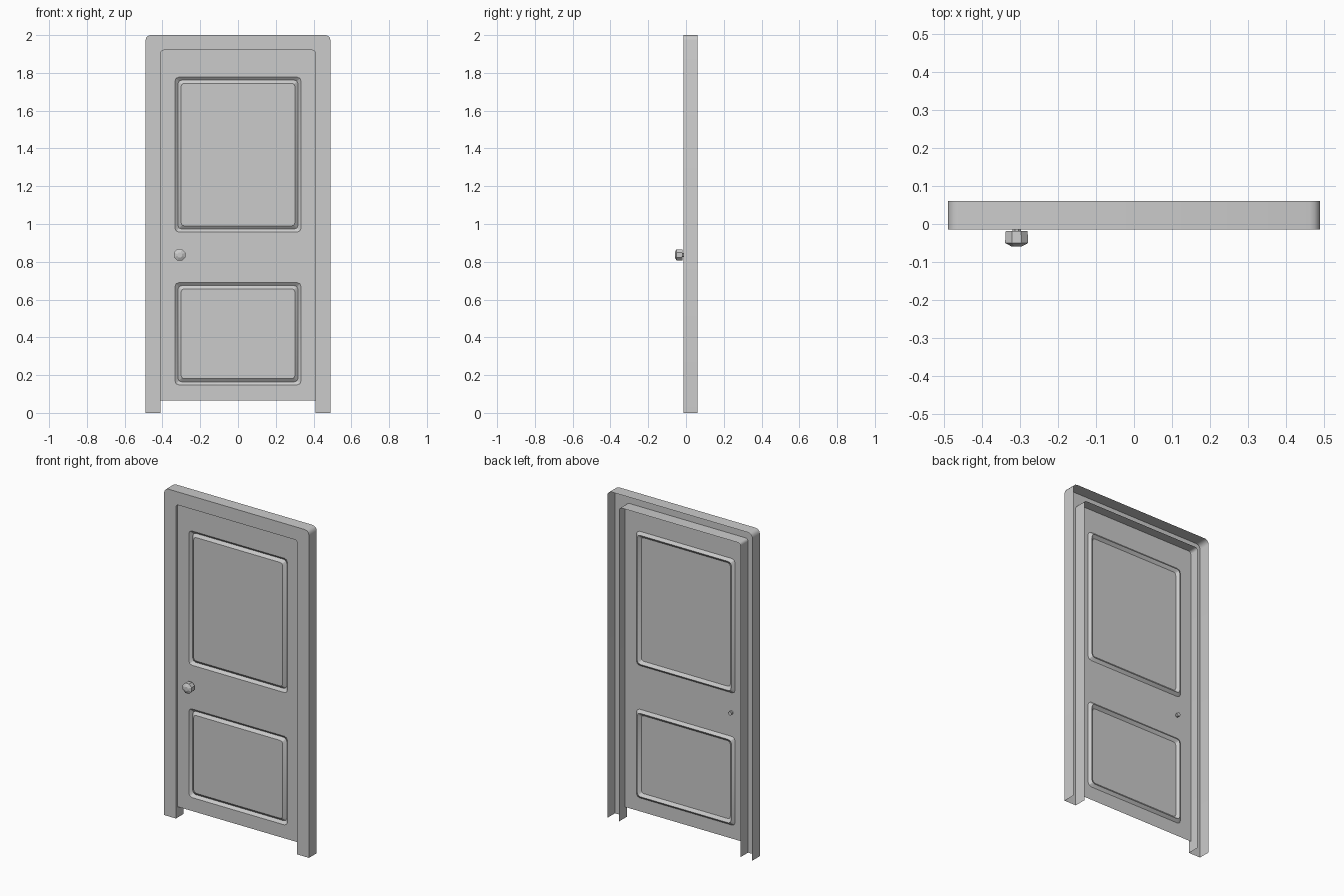
import bpy, bmesh, math
from mathutils import Vector

if "Cube" in bpy.data.objects:
    bpy.data.objects.remove(bpy.data.objects["Cube"])


def finish(bm, name, smooth=30):
    me = bpy.data.meshes.new(name)
    bm.to_mesh(me)
    bm.free()
    ob = bpy.data.objects.new(name, me)
    bpy.context.collection.objects.link(ob)
    bpy.ops.object.select_all(action='DESELECT')
    ob.select_set(True)
    bpy.context.view_layer.objects.active = ob
    if smooth:
        bpy.ops.object.shade_smooth_by_angle(angle=math.radians(smooth))
    return ob


def arc(cx, cz, r, a0, seg):
    return [(cx + r * math.cos(math.radians(a0 + 90 * i / seg)),
             cz + r * math.sin(math.radians(a0 + 90 * i / seg))) for i in range(seg + 1)]


def arch(w, bottom, top, r, seg=3):
    """Open outline: up the right side, over the top, down the left side."""
    return ([(w, bottom)] + arc(w - r, top - r, r, 0, seg)
            + arc(-w + r, top - r, r, 90, seg) + [(-w, bottom)])


def rounded_rect(w, z0, z1, r, seg=2):
    return (arc(w - r, z1 - r, r, 0, seg) + arc(-w + r, z1 - r, r, 90, seg)
            + arc(-w + r, z0 + r, r, 180, seg) + arc(w - r, z0 + r, r, 270, seg))


def ring(bm, pts, y):
    return [bm.verts.new((x, y, z)) for x, z in pts]


def strip(bm, a, b, closed=False):
    n = len(a)
    for i in range(n if closed else n - 1):
        j = (i + 1) % n
        bm.faces.new((a[i], a[j], b[j], b[i]))


def edges_of(bm, loop):
    return [bm.edges.new((loop[i], loop[(i + 1) % len(loop)])) for i in range(len(loop))]


FRONT, BACK, DOOR_Y = -0.014, 0.0605, 0.002

# Frame: channel section, open at the back and at the feet
bm = bmesh.new()
outer, inner = arch(0.49, 0, 2.0, 0.028), arch(0.41, 0, 1.92, 0.016)
rings = [ring(bm, outer, BACK), ring(bm, outer, FRONT),
         ring(bm, inner, FRONT), ring(bm, inner, BACK)]
for a, b in zip(rings, rings[1:]):
    strip(bm, a, b)
finish(bm, "door_frame", 40)

# Door leaf: sheet with two panels, each bounded by a V groove
bm = bmesh.new()
border = edges_of(bm, ring(bm, arch(0.41, 0.066, 1.92, 0.016), DOOR_Y))
for z0, z1 in ((0.957, 1.778), (0.148, 0.69)):
    loops = []
    for inset, depth, r in ((0, 0, 0.022), (0.016, 0.015, 0.02), (0.033, 0, 0.016)):
        loops.append(ring(bm, rounded_rect(0.334 - inset, z0 + inset, z1 - inset, r),
                          DOOR_Y + depth))
    border += edges_of(bm, loops[0])
    strip(bm, loops[0], loops[1], True)
    strip(bm, loops[1], loops[2], True)
    bm.faces.new(loops[2])
bmesh.ops.triangle_fill(bm, use_beauty=True, use_dissolve=False,
                        edges=border, normal=Vector((0, -1, 0)))
bmesh.ops.recalc_face_normals(bm, faces=bm.faces[:])
bm.normal_update()
if sum(f.normal.y * f.calc_area() for f in bm.faces) > 0:
    bmesh.ops.reverse_faces(bm, faces=bm.faces[:])
finish(bm, "door_leaf", 25)

# Knob: faceted lathe with a spindle running through the leaf
bm = bmesh.new()
SIDES, KX, KZ = 8, -0.309, 0.836
profile = [(0.012, 0.018), (0.012, -0.018), (0.031, -0.018), (0.033, -0.05), (0.014, -0.0595)]
rings = []
for r, y in profile:
    pts = [(KX + r * math.cos((i + 0.5) * math.tau / SIDES),
            KZ + r * math.sin((i + 0.5) * math.tau / SIDES)) for i in range(SIDES)]
    rings.append(ring(bm, pts, y))
for a, b in zip(rings, rings[1:]):
    strip(bm, a, b, True)
bm.faces.new(rings[0])
bm.faces.new(rings[-1])
bmesh.ops.recalc_face_normals(bm, faces=bm.faces[:])
finish(bm, "door_knob", 0)
